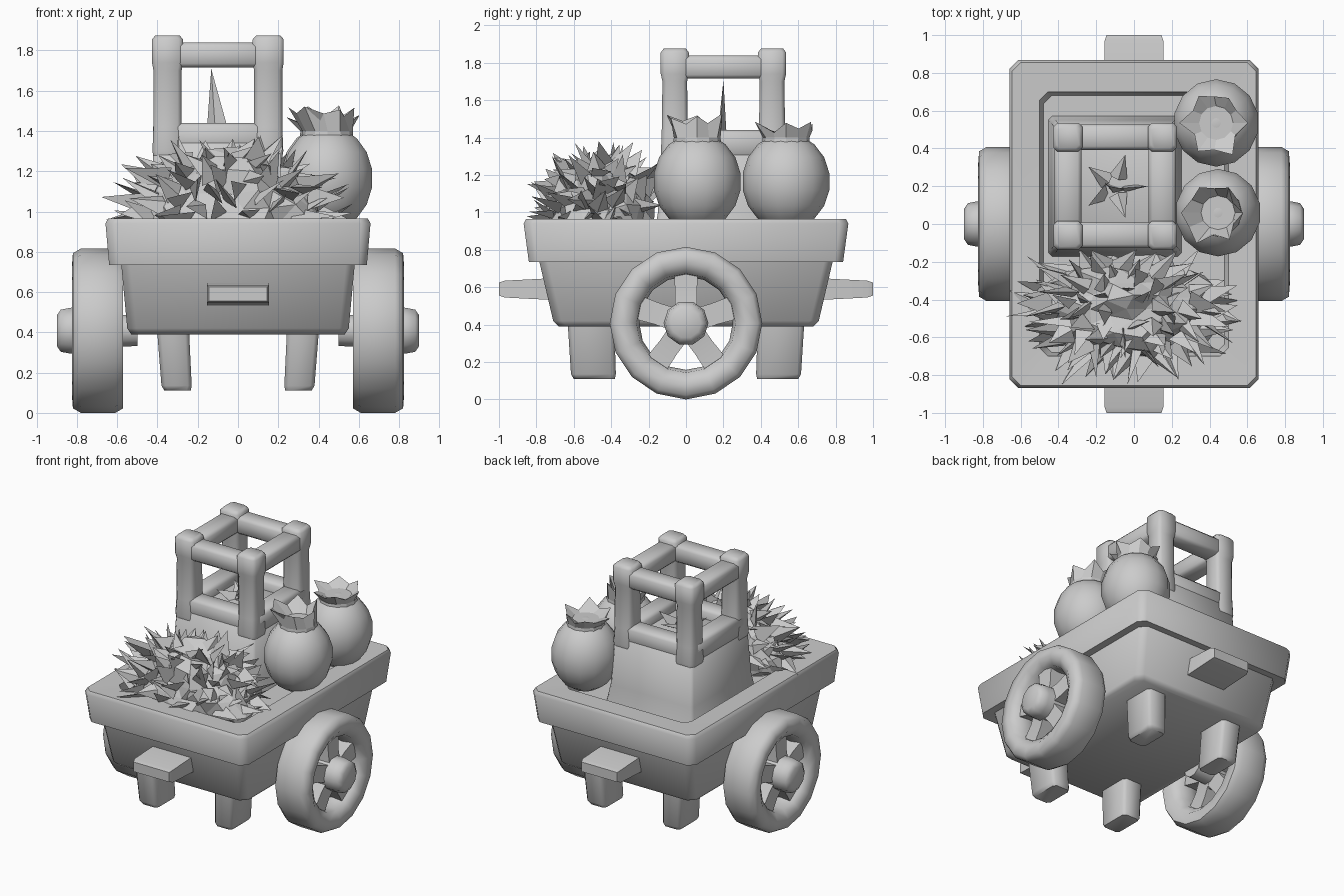
import bpy, bmesh, math, random
from mathutils import Vector, Matrix

if "Cube" in bpy.data.objects:
    bpy.data.objects.remove(bpy.data.objects["Cube"])

random.seed(7)

def finish(name, bm, smooth=35):
    bmesh.ops.recalc_face_normals(bm, faces=bm.faces)
    me = bpy.data.meshes.new(name)
    bm.to_mesh(me)
    bm.free()
    ob = bpy.data.objects.new(name, me)
    bpy.context.collection.objects.link(ob)
    if smooth:
        bpy.ops.object.select_all(action='DESELECT')
        ob.select_set(True)
        bpy.context.view_layer.objects.active = ob
        bpy.ops.object.shade_smooth_by_angle(angle=math.radians(smooth))
    return ob

def skin(bm, rings, closed=False):
    """Join equal-length rings of points; cap the ends unless closed."""
    vs = [[bm.verts.new(p) for p in r] for r in rings]
    n = len(vs[0])
    pairs = list(zip(vs, vs[1:])) + ([(vs[-1], vs[0])] if closed else [])
    for a, b in pairs:
        for i in range(n):
            bm.faces.new((a[i], a[(i + 1) % n], b[(i + 1) % n], b[i]))
    if not closed:
        bm.faces.new(vs[0])
        bm.faces.new(vs[-1])

def rect(hx, hy, z, c, cx=0, cy=0):
    """Rectangle with cut corners."""
    pts = []
    for sx, sy in ((1, 1), (-1, 1), (-1, -1), (1, -1)):
        two = [(sx * hx, sy * (hy - c)), (sx * (hx - c), sy * hy)]
        pts += two if sx * sy > 0 else two[::-1]
    return [(cx + x, cy + y, z) for x, y in pts]

def stack(name, levels, c, cx=0, cy=0, smooth=50):
    bm = bmesh.new()
    skin(bm, [rect(hx, hy, z, c, cx, cy) for hx, hy, z in levels])
    return finish(name, bm, smooth)

def block(name, lo, hi, bevel=0.02):
    bm = bmesh.new()
    lo, hi = Vector(lo), Vector(hi)
    bmesh.ops.create_cube(bm, size=1, matrix=Matrix.Translation((lo + hi) / 2)
                          @ Matrix.Diagonal((hi - lo).to_4d()))
    bmesh.ops.bevel(bm, geom=bm.edges[:], offset=bevel, segments=1, affect='EDGES')
    return finish(name, bm, 50)

# Tapered tub with a thick overhanging rim
stack("cart_body", [(0.53, 0.68, 0.39), (0.55, 0.71, 0.42), (0.58, 0.785, 0.74),
                    (0.64, 0.84, 0.735), (0.658, 0.868, 0.94), (0.645, 0.855, 0.965),
                    (0.50, 0.70, 0.96), (0.48, 0.68, 0.88)], 0.045)

# Feet, leaning slightly outwards at the top
for sx in (-1, 1):
    for sy in (-1, 1):
        bm = bmesh.new()
        skin(bm, [rect(w, d, z, 0.02, sx * x, sy * y) for w, d, z, x, y in
                  ((0.065, 0.11, 0.11, 0.30, 0.49), (0.075, 0.12, 0.135, 0.305, 0.495),
                   (0.08, 0.125, 0.45, 0.325, 0.51))])
        finish("foot", bm, 50)

# Front and back handles
for s in (-1, 1):
    bm = bmesh.new()
    skin(bm, [[(-w, s * y, 0.54 + e), (w, s * y, 0.54 + e), (w, s * y, 0.64 - e), (-w, s * y, 0.64 - e)]
              for y, w, e in ((0.68, 0.155, -0.01), (0.97, 0.155, 0.005), (1.0, 0.145, 0.015))])
    finish("handle", bm)

# Wheels: turned rim and hub, five broad spokes
def turned(bm, s, profile, closed, n=16):
    skin(bm, [[(s * x, r * math.cos(t * math.tau / n), 0.408 + r * math.sin(t * math.tau / n))
               for t in range(n)] for x, r in profile], closed)

for s in (-1, 1):
    bm = bmesh.new()
    turned(bm, s, [(0.57, 0.385), (0.61, 0.408), (0.78, 0.408), (0.82, 0.385), (0.825, 0.32),
                   (0.79, 0.265), (0.70, 0.25), (0.62, 0.26), (0.57, 0.31)], True)
    finish("wheel_rim", bm, 60)
    bm = bmesh.new()
    turned(bm, s, [(0.50, 0.08), (0.64, 0.085), (0.65, 0.12), (0.83, 0.12), (0.88, 0.11), (0.90, 0.08)],
           False, 10)
    finish("wheel_hub", bm, 50)
    bm = bmesh.new()
    for k in range(5):
        a = math.radians(90 + 72 * k)
        u, v = Vector((0, math.cos(a), math.sin(a))), Vector((0, -math.sin(a), math.cos(a)))
        skin(bm, [[Vector((s * (0.71 + dx * d), 0, 0.408)) + u * r + v * (w * dv)
                   for dx, dv in ((-1, -1), (1, -1), (1, 1), (-1, 1))]
                  for r, w, d in ((0.06, 0.06, 0.075), (0.16, 0.058, 0.06), (0.29, 0.065, 0.06))])
    finish("wheel_spokes", bm)

# Tall crate: solid lower box, open upper frame
CX, CY = -0.10, 0.20
stack("crate_box", [(0.355, 0.375, 0.86), (0.335, 0.35, 1.0), (0.318, 0.328, 1.34), (0.28, 0.29, 1.37)],
      0.02, CX, CY)
for sx in (-1, 1):
    for sy in (-1, 1):
        stack("crate_post", [(0.07, 0.07, 1.27), (0.075, 0.075, 1.30), (0.07, 0.07, 1.42), (0.07, 0.066, 1.70),
                             (0.077, 0.075, 1.74), (0.077, 0.075, 1.855), (0.06, 0.06, 1.875)],
              0.02, CX + sx * 0.25, CY + sy * 0.26)
for z0, z1 in ((1.29, 1.44), (1.715, 1.84)):
    for s in (-1, 1):
        y, x = CY + s * 0.26, CX + s * 0.25
        block("crate_rail", (CX - 0.27, y - 0.068, z0), (CX + 0.27, y + 0.068, z1))
        block("crate_rail", (x - 0.072, CY - 0.28, z0), (x + 0.072, CY + 0.28, z1))

def spike(bm, base, d, length, width):
    """Flat-backed three-sided blade."""
    d = d.normalized()
    side = d.orthogonal().normalized()
    side.rotate(Matrix.Rotation(random.uniform(0, math.tau), 3, d))
    up = d.cross(side)
    b = [bm.verts.new(base + side * width), bm.verts.new(base - side * width),
         bm.verts.new(base + up * width * 0.6)]
    t = bm.verts.new(base + d * length)
    for i in range(3):
        bm.faces.new((b[i], b[(i + 1) % 3], t))
    bm.faces.new(b)

# Sprouts inside the crate
bm = bmesh.new()
spike(bm, Vector((-0.10, 0.20, 1.38)), Vector((-0.1, 0, 1)), 0.33, 0.06)
for k in range(5):
    a = k * math.tau / 5
    d = Vector((math.cos(a), math.sin(a), 0.5))
    spike(bm, Vector((CX, CY, 1.35)) + d * 0.05, d, 0.14, 0.05)
finish("crate_sprouts", bm, 0)

# Round fruits with flared, jagged crowns
def fruit(cx, cy, top, tilt):
    bm = bmesh.new()
    bmesh.ops.create_uvsphere(bm, u_segments=14, v_segments=9, radius=1,
                              matrix=Matrix.Translation((cx, cy, 1.165)) @ Matrix.Diagonal((0.23, 0.235, 0.26, 1)))
    finish("fruit", bm, 60)
    bm = bmesh.new()
    n = 12
    ang = [i * math.tau / n for i in range(n)]
    rings = [[(cx + r * math.cos(a), cy + r * math.sin(a), z) for a in ang]
             for r, z in ((0.13, 1.34), (0.125, 1.40))]
    tips = []
    for i, a in enumerate(ang):
        dip = 0.04 * (i % 2)
        r = random.uniform(0.15, 0.195) - dip
        tips.append((cx + tilt + r * math.cos(a), cy + r * math.sin(a),
                     top - random.uniform(0, 0.03) - dip))
    rings += [tips, [(cx + 0.09 * math.cos(a), cy + 0.09 * math.sin(a), 1.42) for a in ang]]
    skin(bm, rings)
    finish("fruit_crown", bm, 0)

fruit(0.445, 0.06, 1.53, -0.02)
fruit(0.435, 0.535, 1.49, -0.01)

# Spiky leaf pile: rough dome covered in broad blades
C, R = Vector((-0.04, -0.45, 0.93)), Vector((0.49, 0.29, 0.38))
bm = bmesh.new()
bmesh.ops.create_icosphere(bm, subdivisions=3, radius=1)
for v in bm.verts:
    p = v.co.normalized() * random.uniform(0.8, 1.08)
    v.co = C + Vector((p.x * R.x, p.y * R.y, max(p.z, -0.1) * R.z))
count = 115
for i in range(count):
    z = (i + 0.5) / count * 0.97
    a = i * 2.39996
    r = math.sqrt(1 - z * z)
    n = Vector((r * math.cos(a), r * math.sin(a), z))
    base = C + Vector((n.x * R.x, n.y * R.y, n.z * R.z)) * 0.9
    d = Vector((n.x * 1.1, n.y * 1.0, n.z * 0.6 + 0.12)) + Vector([random.uniform(-0.45, 0.45) for _ in range(3)])
    length = random.uniform(0.13, 0.23) * (0.75 if z > 0.7 else 1)
    tip = base + d.normalized() * length
    if 0.95 < tip.z < 1.43 and -0.86 < tip.y < -0.12:
        spike(bm, base, d, length, random.uniform(0.045, 0.075))
finish("leaf_pile", bm, 0)
